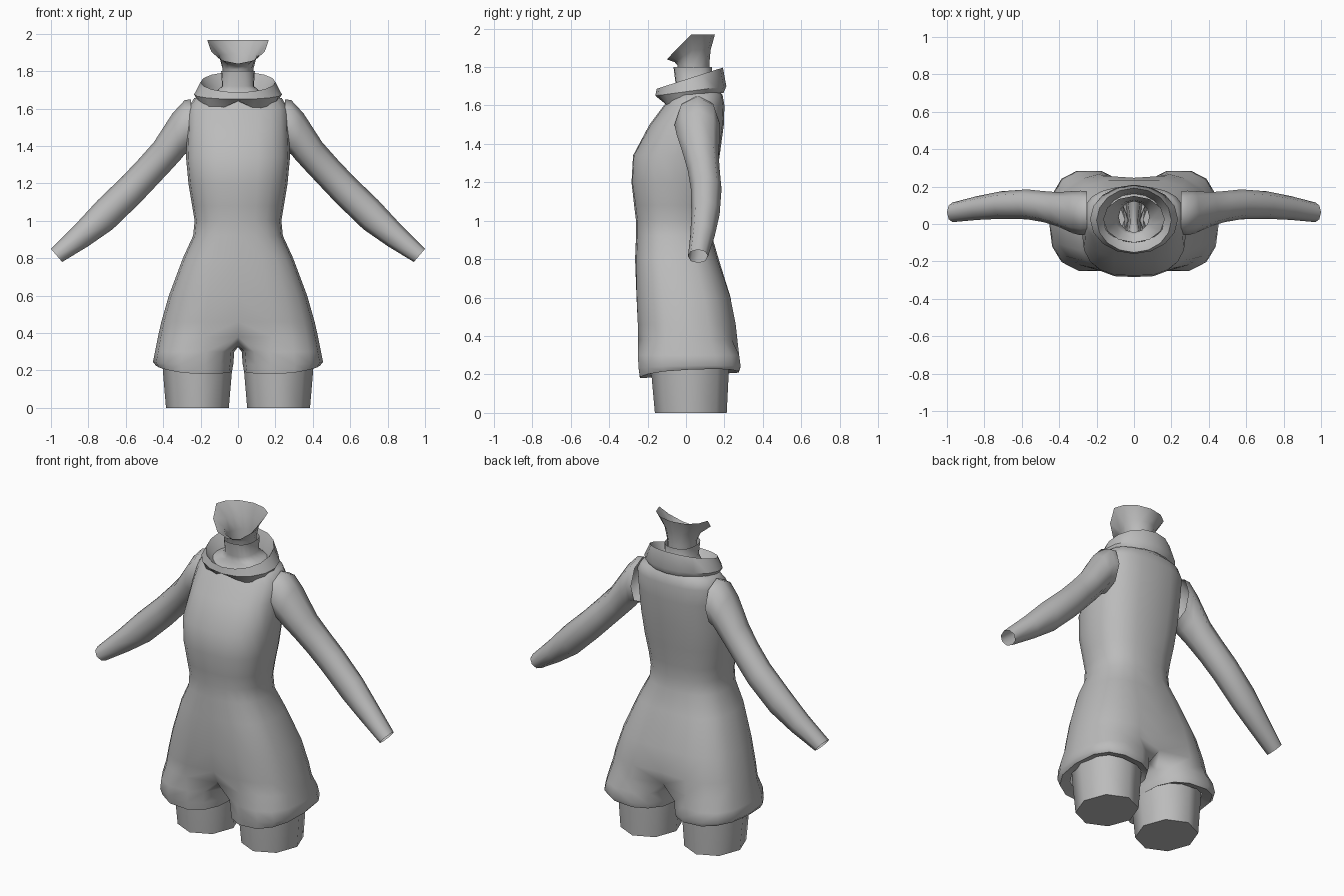
import bpy, bmesh, math
from mathutils import Vector

cube = bpy.data.objects.get("Cube")
if cube:
    bpy.data.objects.remove(cube, do_unlink=True)

grey = bpy.data.materials.new("plain grey")
grey.use_nodes = True
grey.diffuse_color = (0.5, 0.5, 0.5, 1)
grey.node_tree.nodes["Principled BSDF"].inputs["Base Color"].default_value = (0.5, 0.5, 0.5, 1)


def spow(v, p):
    """Signed power, for squarish ellipses."""
    return math.copysign(abs(v) ** p, v)


def skin(bm, rings, closed=True):
    """Join neighbouring rings of vertices with quads."""
    for a, b in zip(rings, rings[1:]):
        n = len(a)
        for i in range(n if closed else n - 1):
            j = (i + 1) % n
            bm.faces.new((a[i], a[j], b[j], b[i]))


def add_ring(bm, points):
    return [bm.verts.new(p) for p in points]


def finish(name, bm, mirror=False, angle=60):
    bmesh.ops.recalc_face_normals(bm, faces=bm.faces)
    mesh = bpy.data.meshes.new(name)
    bm.to_mesh(mesh)
    bm.free()
    mesh.materials.append(grey)
    obj = bpy.data.objects.new(name, mesh)
    bpy.context.collection.objects.link(obj)
    bpy.ops.object.select_all(action='DESELECT')
    obj.select_set(True)
    bpy.context.view_layer.objects.active = obj
    bpy.ops.object.shade_smooth_by_angle(angle=math.radians(angle))
    if mirror:
        mod = obj.modifiers.new("Mirror", 'MIRROR')
        mod.use_clip = True
        mod.merge_threshold = 0.002
    return obj


# Bodysuit: half rings from the neck down to the crotch
HALF = 10
TORSO = [  # height, half width, front y, back y, centre dimple
    (1.80, .09, -.065, .135, 0), (1.72, .085, -.055, .135, 0),
    (1.69, .12, -.055, .16, 0), (1.655, .235, -.075, .19, 0),
    (1.60, .268, -.115, .20, 0), (1.50, .272, -.19, .197, 0),
    (1.34, .278, -.28, .18, .02), (1.20, .265, -.288, .16, .02),
    (1.08, .245, -.27, .137, 0), (1.00, .232, -.26, .13, 0),
    (0.92, .24, -.26, .135, 0), (0.80, .295, -.265, .17, 0),
    (0.60, .37, -.265, .24, .03), (0.46, .41, -.26, .268, .08),
    (0.38, .428, -.258, .277, .2),
]


def torso_ring(z, w, front, back, dimple):
    mid, depth = (front + back) / 2, (back - front) / 2
    power = 0.8 if z > 0.9 else 0.72
    pts = []
    for i in range(HALF + 1):
        a = math.pi * i / HALF
        x = 0 if i in (0, HALF) else w * spow(math.sin(a), power)
        d = depth * (1 - dimple if i in (0, HALF) else 1)
        pts.append((x, mid - d * spow(math.cos(a), power), z))
    return pts


bm = bmesh.new()
rings = [add_ring(bm, torso_ring(*r)) for r in TORSO]
skin(bm, rings, closed=False)

# Short legs of the suit, joined to the torso through a crotch strip
LOOP = HALF + 4
crotch = add_ring(bm, [(0, .13, .34), (0, .02, .325), (0, -.1, .33)])


def leg_ring(cx, hx, front, back, z, tilt):
    pts = []
    for i in range(LOOP):
        a = math.tau * (i - HALF / 2) / LOOP
        c, s = math.cos(a), math.sin(a)
        pts.append((cx + hx * spow(c, .8),
                    (front + back) / 2 + (back - front) / 2 * spow(s, .8),
                    z + tilt * (max(0, c) + s / 2)))
    return pts


legs = [rings[-1] + crotch]
for spec in [(.232, .212, -.256, .282, .30, 0), (.24, .215, -.252, .29, .235, .01),
             (.235, .203, -.245, .28, .195, .03), (.22, .17, -.19, .225, .21, .03)]:
    legs.append(add_ring(bm, leg_ring(*spec)))
skin(bm, legs)
finish("bodysuit", bm, mirror=True)

# Thighs: capped octagonal stubs
bm = bmesh.new()
rings = []
for z, cx, hx, front, back in [(.30, .217, .19, -.185, .225), (.20, .217, .185, -.18, .222),
                               (0, .217, .168, -.162, .212)]:
    pts = []
    for i in range(8):
        a = math.tau * i / 8
        pts.append((cx + hx * math.cos(a),
                    (front + back) / 2 + (back - front) / 2 * math.sin(a), z))
    rings.append(add_ring(bm, pts))
skin(bm, rings)
bm.faces.new(rings[-1])
finish("thighs", bm, mirror=True, angle=50)

# Arms: open sleeves through upper and lower outline points
ARM = [  # upper x, z, lower x, z, y range
    (.25, 1.65, .255, 1.37, -.055, .175), (.285, 1.645, .285, 1.355, -.06, .178),
    (.35, 1.575, .305, 1.33, -.05, .176), (.45, 1.42, .36, 1.27, -.015, .17),
    (.53, 1.33, .44, 1.185, .01, .176), (.62, 1.235, .525, 1.095, .025, .185),
    (.75, 1.11, .67, .955, .028, .175), (.87, .98, .80, .865, .022, .15),
    (1.0, .85, .94, .78, .01, .115),
]
bm = bmesh.new()
rings = []
for ux, uz, lx, lz, near, far in ARM:
    up, low = Vector((ux, (near + far) / 2, uz)), Vector((lx, (near + far) / 2, lz))
    pts = []
    for i in range(8):
        a = math.tau * i / 8
        pts.append((up + low) / 2 + (up - low) / 2 * math.cos(a)
                   + Vector((0, (far - near) / 2 * math.sin(a), 0)))
    rings.append(add_ring(bm, pts))
skin(bm, rings)
finish("arms", bm, mirror=True)

# Cowl collar: tilted band with a drooping, notched front edge
SEG = 16
DROOP = [1.64, 1.605, 1.57, 1.60, 1.63, 1.65, 1.665, 1.665, 1.665]
bm = bmesh.new()
rings = [[], [], [], [], []]
for i in range(SEG):
    a = math.tau * i / SEG
    s, c = math.sin(a), math.cos(a)
    low = DROOP[min(i, SEG - i)]
    profile = [(.15, .03, .13, 1.66 - .02 * c), (.175, .02, .15, 1.70 - .04 * c),
               (.2, .02, .172, 1.742 - .055 * c), (.235, .025, .185, 1.675 - .025 * c),
               (.205, .04, .155, low)]
    for ring, (rx, cy, ry, z) in zip(rings, profile):
        ring.append(bm.verts.new((rx * s, cy - ry * c, z)))
skin(bm, rings)
finish("cowl_collar", bm, angle=50)

# Neck: tube flaring to an open rim that dips at the front
SEG = 12
bm = bmesh.new()
rings = [[], [], [], []]
for i in range(SEG):
    a = math.tau * i / SEG
    s, c = math.sin(a), math.cos(a)
    base = Vector((.082 * s, .038 - .083 * c, 1.81))
    rim = Vector((.165 * s, .025 - .125 * c, 1.968 - .128 * max(0, c)))
    bend = base.lerp(rim, .5)
    bend.x, bend.y = base.lerp(rim, .25).xy
    for ring, p in zip(rings, [base - Vector((0, 0, .1)), base, bend, rim]):
        ring.append(bm.verts.new(p))
skin(bm, rings)
finish("neck", bm)
